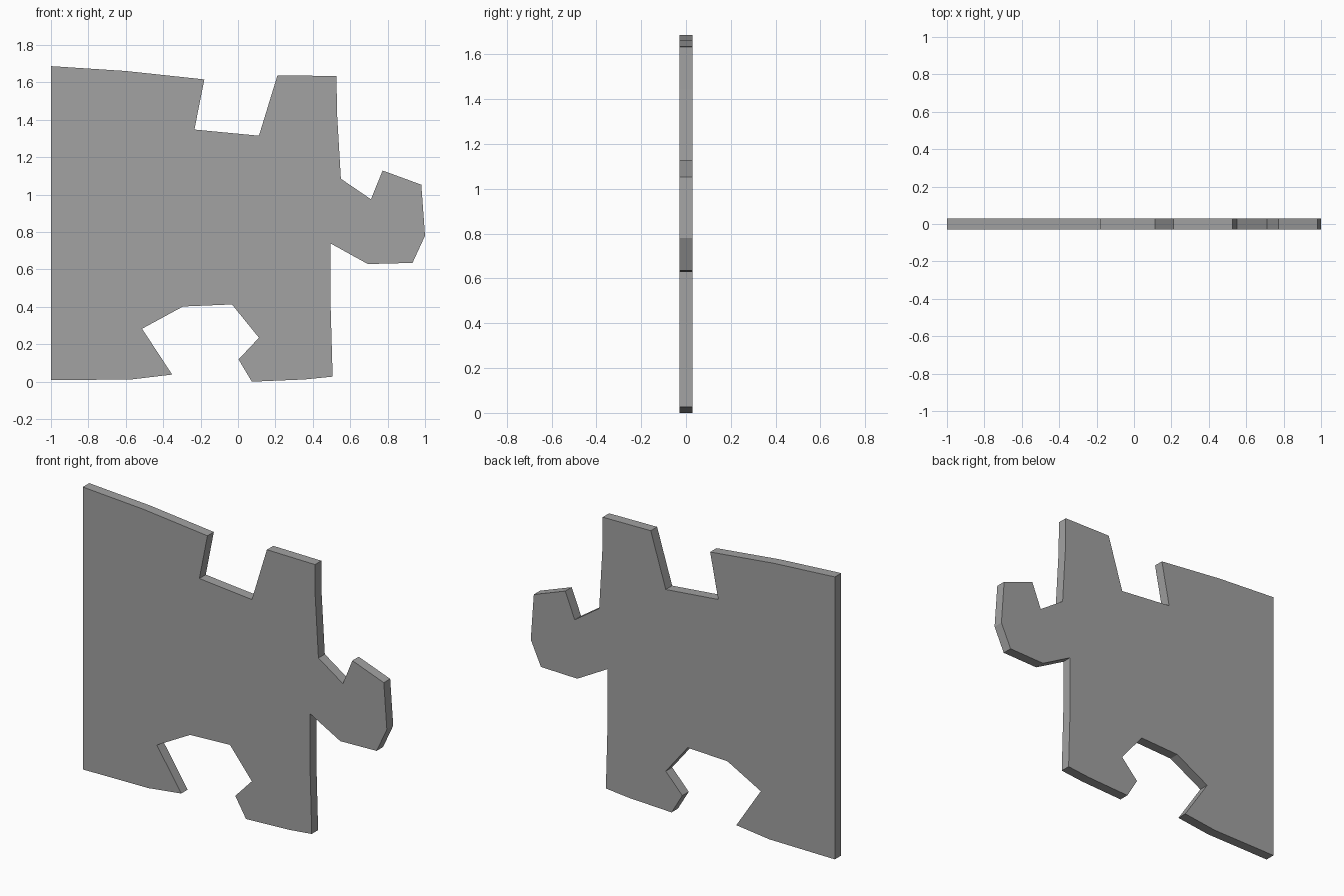
import bpy
import bmesh

if "Cube" in bpy.data.objects:
    bpy.data.objects.remove(bpy.data.objects["Cube"])

HALF_THICKNESS = 0.03

# Outline in (x, z), clockwise from the top left corner, one run per edge
top_edge = [(-1, 1.687), (-0.6, 1.661), (-0.18, 1.616),
            (-0.233, 1.348), (0.112, 1.315), (0.211, 1.638)]      # with open notch
right_edge = [(0.527, 1.634), (0.529, 1.443), (0.55, 1.085),
              (0.711, 0.975), (0.773, 1.129), (0.98, 1.053),
              (1, 0.78), (0.933, 0.635), (0.694, 0.629),
              (0.495, 0.739), (0.495, 0.411)]                     # with tab
bottom_edge = [(0.506, 0.027), (0.358, 0.012), (0.074, 0.0),
               (0.003, 0.119), (0.112, 0.235), (-0.032, 0.413),
               (-0.294, 0.402), (-0.513, 0.283), (-0.352, 0.038),
               (-0.57, 0.012), (-1, 0.008)]                       # with socket
outline = top_edge + right_edge + bottom_edge

# Flat face extruded through the thickness
bm = bmesh.new()
front = bm.faces.new([bm.verts.new((x, -HALF_THICKNESS, z)) for x, z in outline])
extruded = bmesh.ops.extrude_face_region(bm, geom=[front], use_keep_orig=True)
back_verts = [g for g in extruded["geom"] if isinstance(g, bmesh.types.BMVert)]
bmesh.ops.translate(bm, verts=back_verts, vec=(0, 2 * HALF_THICKNESS, 0))
bmesh.ops.recalc_face_normals(bm, faces=bm.faces)

mesh = bpy.data.meshes.new("puzzle_piece")
bm.to_mesh(mesh)
bm.free()
piece = bpy.data.objects.new("puzzle_piece", mesh)
bpy.context.collection.objects.link(piece)

# Dark grey colour
grey = bpy.data.materials.new("dark_grey")
grey.diffuse_color = (0.36, 0.36, 0.36, 1)
grey.use_nodes = True
grey.node_tree.nodes["Principled BSDF"].inputs["Base Color"].default_value = grey.diffuse_color
mesh.materials.append(grey)
